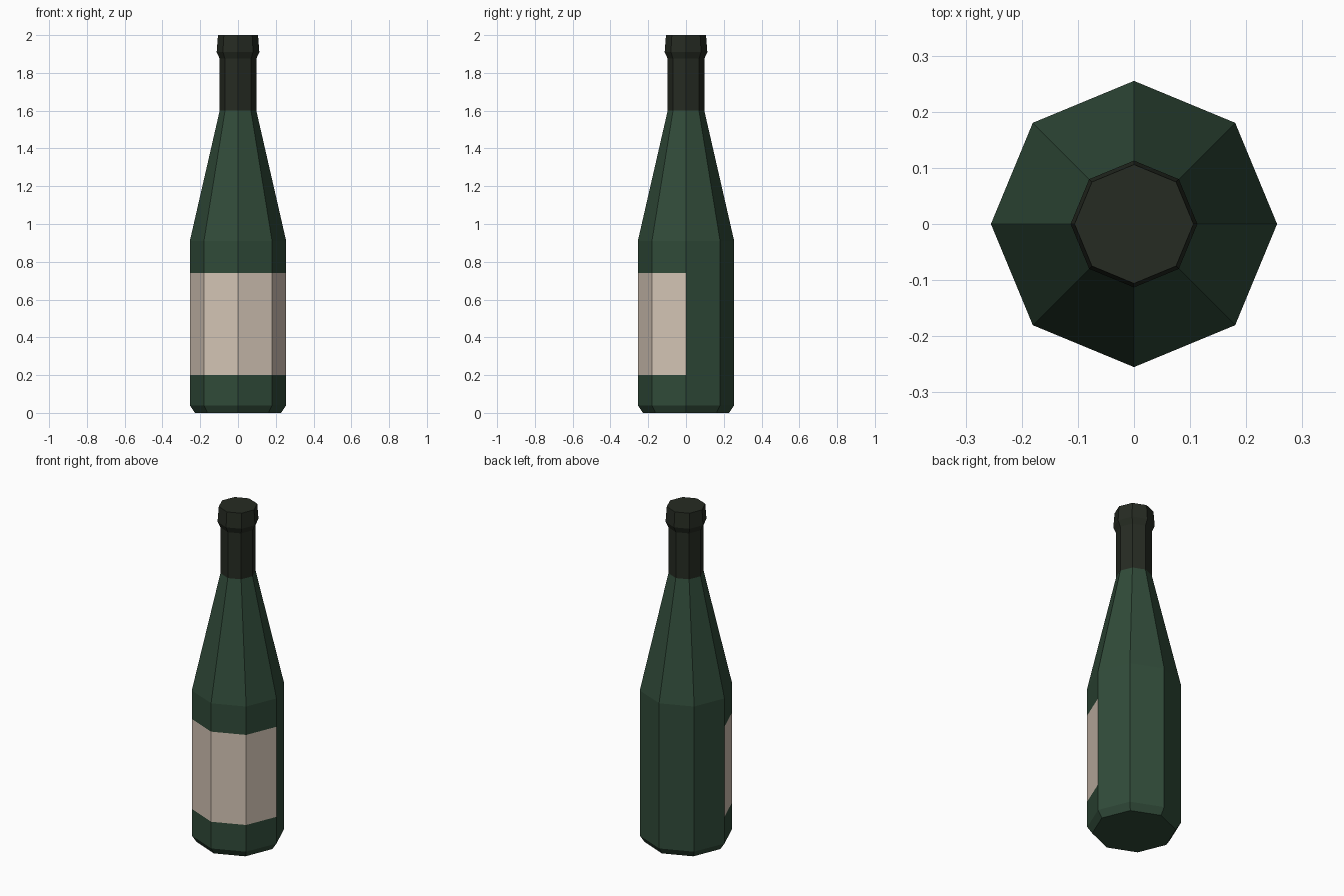
import bpy, bmesh, math

if "Cube" in bpy.data.objects:
    bpy.data.objects.remove(bpy.data.objects["Cube"])

SIDES = 8
# (radius, height) from base to rim
PROFILE = [(0.228, 0.0), (0.255, 0.04), (0.255, 0.20), (0.255, 0.74), (0.255, 0.91),
           (0.097, 1.60), (0.097, 1.875), (0.113, 1.91), (0.106, 2.0)]


def material(name, rgb):
    m = bpy.data.materials.new(name)
    m.diffuse_color = (*rgb, 1)
    m.use_nodes = True
    m.node_tree.nodes["Principled BSDF"].inputs["Base Color"].default_value = m.diffuse_color
    return m


mats = [material("green_glass", (0.030, 0.070, 0.041)),
        material("dark_foil", (0.019, 0.024, 0.016)),
        material("cream_label", (0.66, 0.555, 0.465))]

bm = bmesh.new()

# Octagonal rings along the profile
rings = []
for r, z in PROFILE:
    rings.append([bm.verts.new((r * math.cos(math.tau * i / SIDES),
                                r * math.sin(math.tau * i / SIDES), z))
                  for i in range(SIDES)])

# Side faces and end caps
for a, b in zip(rings, rings[1:]):
    for i in range(SIDES):
        j = (i + 1) % SIDES
        bm.faces.new((a[i], a[j], b[j], b[i]))
bm.faces.new(rings[0][::-1])
bm.faces.new(rings[-1])

# Foil on the neck, label on the front half of the body
for f in bm.faces:
    c = f.calc_center_median()
    if c.z > 1.6:
        f.material_index = 1
    elif 0.2 < c.z < 0.74 and c.y < 0:
        f.material_index = 2

bm.normal_update()
mesh = bpy.data.meshes.new("bottle")
bm.to_mesh(mesh)
bm.free()
for m in mats:
    mesh.materials.append(m)
bottle = bpy.data.objects.new("bottle", mesh)
bpy.context.collection.objects.link(bottle)
